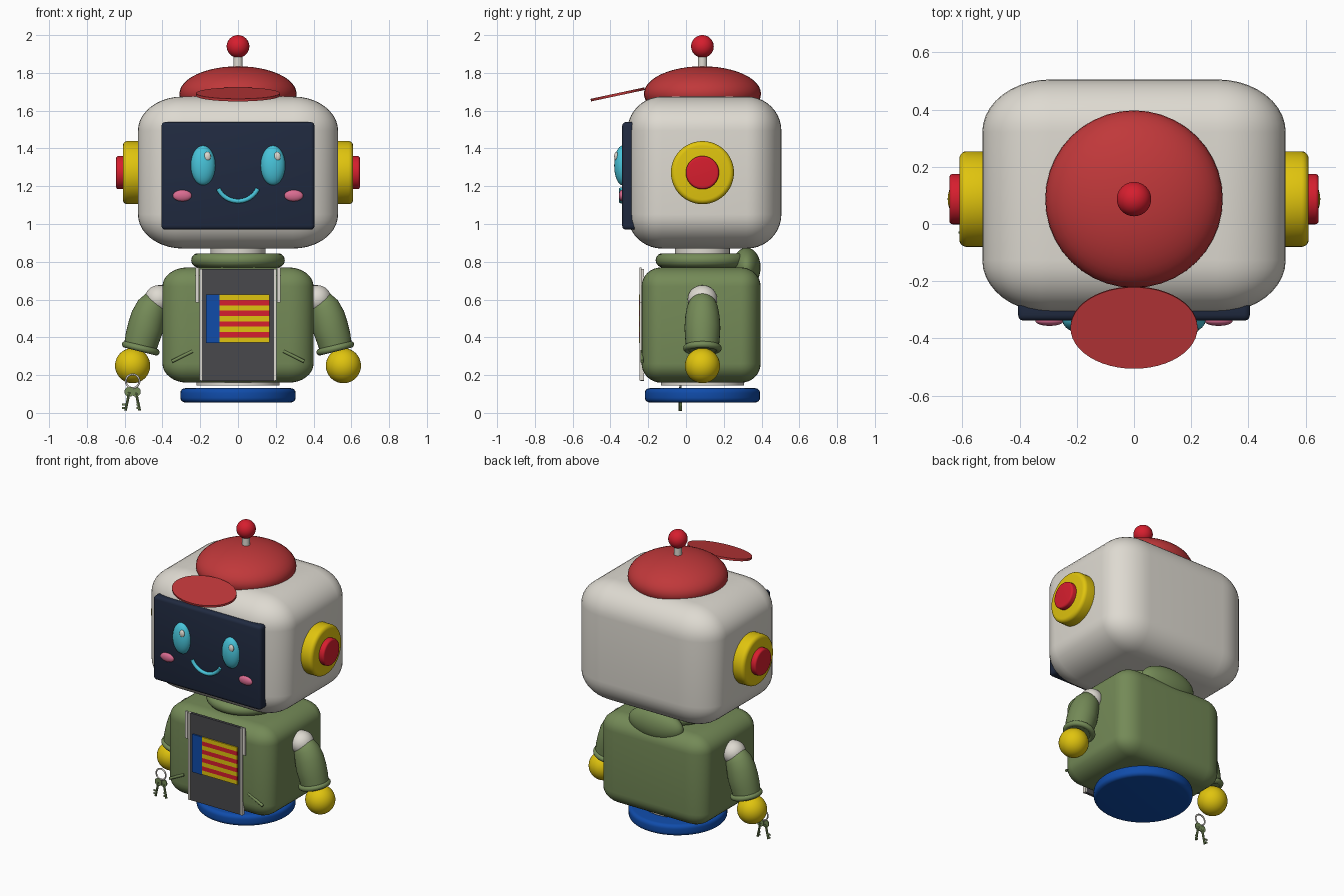
import bpy, bmesh, math
from mathutils import Matrix, Vector

if "Cube" in bpy.data.objects:
    bpy.data.objects.remove(bpy.data.objects["Cube"])

CY = 0.087  # shared depth axis of head, neck, arms and base


def material(name, r, g, b):
    m = bpy.data.materials.new(name)
    lin = [((c / 255 + 0.055) / 1.055) ** 2.4 if c > 10 else c / 255 / 12.92 for c in (r, g, b)]
    m.diffuse_color = (*lin, 1)
    m.use_nodes = True
    m.node_tree.nodes["Principled BSDF"].inputs["Base Color"].default_value = m.diffuse_color
    return m


WHITE = material("off_white", 222, 218, 209)
BERET = material("soft_red", 192, 56, 58)
RED = material("bright_red", 214, 30, 46)
NAVY = material("navy", 32, 42, 64)
CYAN = material("cyan", 72, 196, 218)
PINK = material("pink", 218, 108, 145)
YELLOW = material("yellow", 224, 196, 14)
GREEN = material("olive_green", 116, 138, 87)
BLUE = material("blue", 16, 76, 170)
GREY = material("dark_grey", 72, 72, 76)


def finish(bm, name, mat):
    bmesh.ops.recalc_face_normals(bm, faces=bm.faces)
    me = bpy.data.meshes.new(name)
    bm.to_mesh(me)
    bm.free()
    me.materials.append(mat)
    ob = bpy.data.objects.new(name, me)
    bpy.context.collection.objects.link(ob)
    return ob


def place(bm, loc, size=(1, 1, 1), rot=None):
    m = Matrix.Translation(loc) @ (rot or Matrix()) @ Matrix.Diagonal((*size, 1))
    bmesh.ops.transform(bm, matrix=m, verts=bm.verts)


def box(name, mat, lo, hi, round_part=0, bevel=0, seg=8):
    """Box from corner to corner; round_part is relative rounding, bevel is absolute."""
    bm = bmesh.new()
    bmesh.ops.create_cube(bm, size=2)
    if round_part:
        bmesh.ops.bevel(bm, geom=bm.edges[:], offset=round_part, segments=seg, profile=0.5, affect='EDGES')
    lo, hi = Vector(lo), Vector(hi)
    place(bm, (lo + hi) / 2, (hi - lo) / 2)
    if bevel:
        bmesh.ops.bevel(bm, geom=bm.edges[:], offset=bevel, segments=3, profile=0.5, affect='EDGES')
    return finish(bm, name, mat)


def ball(name, mat, loc, size):
    bm = bmesh.new()
    bmesh.ops.create_uvsphere(bm, u_segments=40, v_segments=24, radius=1)
    place(bm, loc, size)
    return finish(bm, name, mat)


def disc(name, mat, loc, r, depth, bevel=0, rot=None, stretch=1):
    """Round plate or cylinder along z, with rounded rims."""
    bm = bmesh.new()
    bmesh.ops.create_cone(bm, cap_ends=True, segments=48, radius1=r, radius2=r, depth=depth)
    if bevel:
        rims = [e for e in bm.edges if e.calc_face_angle(0) > 1]
        bmesh.ops.bevel(bm, geom=rims, offset=bevel, segments=5, profile=0.5, affect='EDGES')
    place(bm, loc, (1, stretch, 1), rot)
    return finish(bm, name, mat)


def ring(name, mat, loc, major, minor, rot=(0, 0, 0)):
    bpy.ops.mesh.primitive_torus_add(major_segments=48, minor_segments=14, location=loc, rotation=rot,
                                     major_radius=major, minor_radius=minor)
    ob = bpy.context.object
    ob.name = name
    ob.data.materials.append(mat)
    return ob


def tube(name, mat, y, path, n=24):
    """Round tube along (x, z, radius) points lying in one vertical plane."""
    bm = bmesh.new()
    rows = []
    for i, (x, z, r) in enumerate(path):
        a, b = path[max(i - 1, 0)], path[min(i + 1, len(path) - 1)]
        t = Vector((b[0] - a[0], 0, b[1] - a[1])).normalized()
        side = Vector((-t.z, 0, t.x))
        rows.append([bm.verts.new(Vector((x, y, z)) + r * (side * math.cos(k * math.tau / n)
                     + Vector((0, 1, 0)) * math.sin(k * math.tau / n))) for k in range(n)])
    for p, q in zip(rows, rows[1:]):
        for k in range(n):
            bm.faces.new((p[k], p[(k + 1) % n], q[(k + 1) % n], q[k]))
    bm.faces.new(rows[0])
    bm.faces.new(rows[-1])
    return finish(bm, name, mat)


def tilt(deg, axis):
    return Matrix.Rotation(math.radians(deg), 4, axis)


# Head, neck and collar
box("head", WHITE, (-0.53, -0.31, 0.87), (0.53, 0.505, 1.675), 0.45, seg=10)
disc("neck", WHITE, (0, CY, 0.82), 0.145, 0.14)
ring("collar", GREEN, (0, CY, 0.808), 0.21, 0.038)
ball("hood", GREEN, (0, 0.32, 0.77), (0.2, 0.075, 0.105))

# Cap with peak and antenna
ball("cap", BERET, (0, CY, 1.69), (0.31, 0.31, 0.145))
disc("cap_peak", BERET, (0, -0.362, 1.686), 0.222, 0.014, rot=tilt(12, 'X'), stretch=0.655)
disc("antenna_stem", WHITE, (0, CY, 1.86), 0.024, 0.1)
ball("antenna_ball", RED, (0, CY, 1.94), (0.06, 0.06, 0.06))

# Face
box("face_screen", NAVY, (-0.405, -0.338, 0.97), (0.405, -0.26, 1.54), bevel=0.02)
arc = [math.radians(a) for a in range(-64, 65, 8)]
tube("smile", CYAN, -0.343, [(0.117 * math.sin(a), 1.238 - 0.117 * math.cos(a), 0.012) for a in arc], 12)

# Body, base and front panel
box("body", GREEN, (-0.4, -0.235, 0.16), (0.4, 0.395, 0.77), 0.33)
disc("waist", WHITE, (0, CY, 0.16), 0.22, 0.03)
disc("base", BLUE, (0, CY, 0.093), 0.305, 0.075, 0.025)
box("front_panel", GREY, (-0.195, -0.24, 0.17), (0.195, -0.222, 0.762))

# Striped badge
box("badge_field", BLUE, (-0.17, -0.25, 0.37), (-0.097, -0.238, 0.627))
for i in range(9):
    z = 0.372 + i * 0.0282
    box("badge_stripe", RED if i % 2 else YELLOW, (-0.097, -0.248, z), (0.167, -0.238, z + 0.0282))

for s, tag in ((-1, "left"), (1, "right")):
    def sx(name, mat, a, b, **kw):
        box(tag + name, mat, (min(s * a[0], s * b[0]), *a[1:]), (max(s * a[0], s * b[0]), *b[1:]), **kw)

    # Eye, highlight and cheek
    ball(tag + "_eye", CYAN, (s * 0.185, -0.336, 1.31), (0.065, 0.044, 0.105))
    ball(tag + "_eye_highlight", WHITE, (s * 0.185 + 0.023, -0.369, 1.358), (0.018, 0.011, 0.024))
    ball(tag + "_cheek", PINK, (s * 0.295, -0.338, 1.15), (0.05, 0.018, 0.03))

    # Ear
    side = tilt(90, 'Y')
    disc(tag + "_ear", YELLOW, (s * 0.555, CY, 1.272), 0.167, 0.11, 0.025, side)
    disc(tag + "_ear_button", RED, (s * 0.6, CY, 1.272), 0.088, 0.09, 0.012, side)

    # Arm
    disc(tag + "_shoulder", WHITE, (s * 0.4, CY, 0.602), 0.074, 0.06, 0.01, side)
    ball(tag + "_shoulder_joint", WHITE, (s * 0.42, CY, 0.602), (0.074, 0.078, 0.074))
    tube(tag + "_arm", GREEN, CY, [(s * x, z, r) for x, z, r in (
        (0.425, 0.605, 0.05), (0.432, 0.597, 0.065), (0.455, 0.56, 0.082), (0.475, 0.51, 0.091),
        (0.49, 0.45, 0.095), (0.505, 0.4, 0.092), (0.522, 0.33, 0.085))], 32)
    ring(tag + "_cuff", GREEN, (s * 0.515, CY, 0.342), 0.084, 0.018, (0, -s * math.radians(14), 0))
    ball(tag + "_hand", YELLOW, (s * 0.558, CY, 0.25), (0.093, 0.093, 0.093))

    # Panel rail, zip pull and pocket seam
    sx("_rail", WHITE, (0.19, -0.246, 0.172), (0.204, -0.222, 0.762))
    sx("_zip_pull", WHITE, (0.207, -0.246, 0.585), (0.225, -0.236, 0.77))
    tube(tag + "_pocket_seam", GREEN, -0.233, [(s * 0.35, 0.272, 0.009), (s * 0.24, 0.327, 0.009)], 12)

# Key ring with two keys
ring("key_ring", WHITE, (-0.558, -0.03, 0.168), 0.036, 0.005, (math.pi / 2, 0, 0))
for s in (-1, 1):
    x0, x1, z1 = -0.558 + s * 0.017, -0.558 + s * 0.038, 0.012
    disc("key_head", GREEN, (x0, -0.03 + s * 0.003, 0.112), 0.026, 0.006, rot=tilt(90, 'X'))
    tube("key_shaft", GREEN, -0.03 + s * 0.003, [(x0, 0.11, 0.007), (x1, z1, 0.007)], 8)
    for z in (0.02, 0.04):
        box("key_tooth", GREEN, (x1 - 0.018, -0.033, z), (x1 + 0.002, -0.027, z + 0.01))

# Smooth shading with crisp edges
bpy.ops.object.select_all(action='SELECT')
bpy.context.view_layer.objects.active = bpy.data.objects["head"]
bpy.ops.object.shade_smooth_by_angle(angle=math.radians(40))
